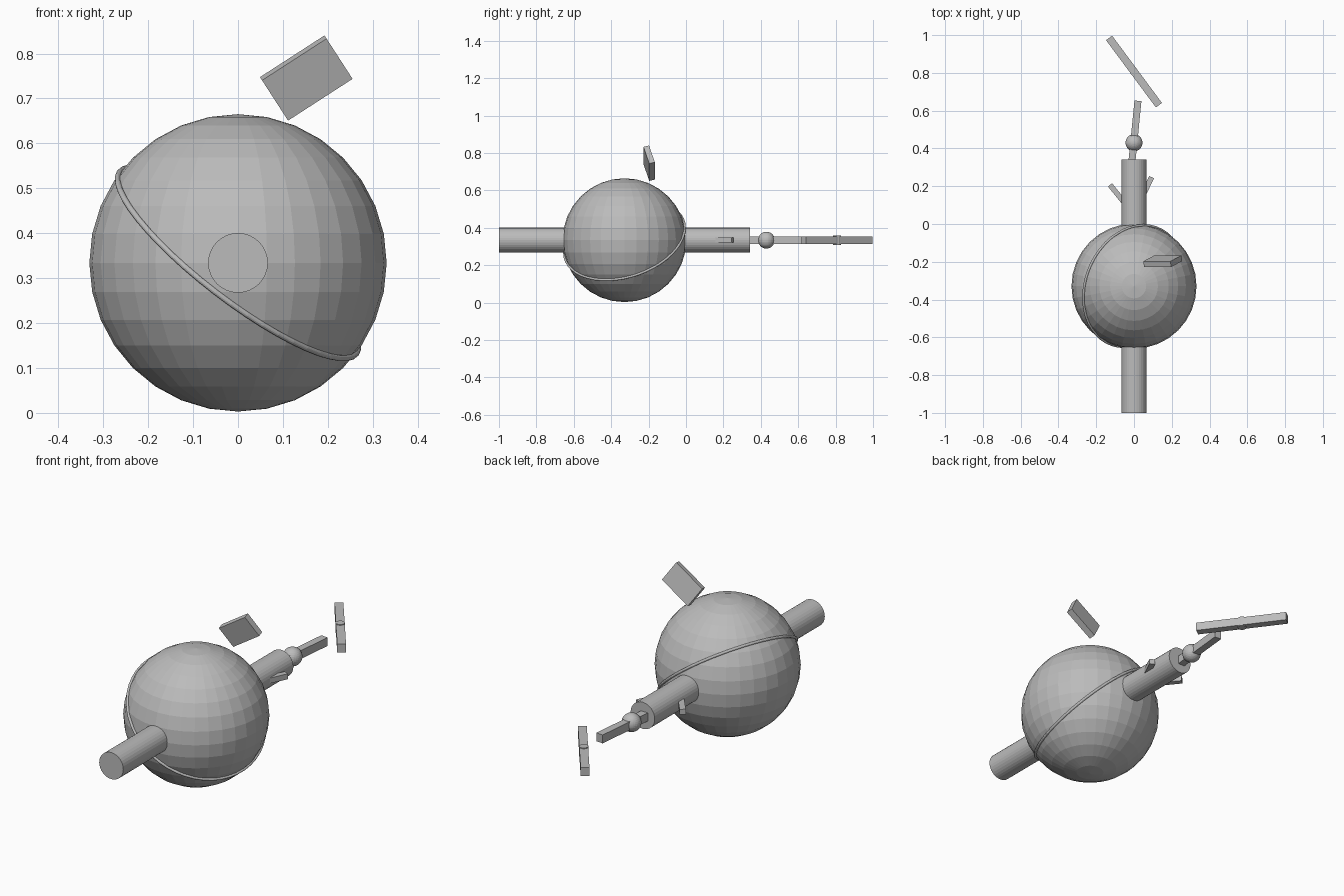
import bpy
import math
from mathutils import Vector

if "Cube" in bpy.data.objects:
    bpy.data.objects.remove(bpy.data.objects["Cube"], do_unlink=True)

grey = bpy.data.materials.new("plain_grey")
grey.use_nodes = True
colour = (0.5, 0.5, 0.5, 1)
grey.diffuse_color = colour
grey.node_tree.nodes["Principled BSDF"].inputs["Base Color"].default_value = colour

AXIS_Z = 0.334   # height of the shaft's centre line
BODY_Y = -0.329  # middle of the body along the shaft


def finish(name):
    obj = bpy.context.object
    obj.name = name
    obj.data.materials.append(grey)
    return obj


def ball(name, radius, y):
    bpy.ops.mesh.primitive_uv_sphere_add(segments=32, ring_count=16, radius=radius,
                                         location=(0, y, AXIS_Z))
    return finish(name)


def rod(name, radius, length, y, rotation=(0, 0, 0)):
    bpy.ops.mesh.primitive_cylinder_add(vertices=32, radius=radius, depth=length,
                                        location=(0, y, AXIS_Z), rotation=rotation)
    return finish(name)


def box(name, size, location, rotation):
    bpy.ops.mesh.primitive_cube_add(size=1, location=location, rotation=rotation)
    obj = finish(name)
    obj.scale = size
    return obj


def bar(name, start, end, width, height):
    """Flat bar lying on the shaft's level, from one plan point to another."""
    a, b = Vector(start), Vector(end)
    mid, d = (a + b) / 2, b - a
    return box(name, (d.length, width, height), (mid.x, mid.y, AXIS_Z),
               (0, 0, math.atan2(d.y, d.x)))


# Round body with the shaft running through it
ball("body", 0.331, BODY_Y)
rod("shaft", 0.0665, 1.342, BODY_Y, (math.pi / 2, 0, 0))

# Thin tilted seam around the body
bpy.ops.mesh.primitive_torus_add(major_segments=48, minor_segments=12,
                                 major_radius=0.332, minor_radius=0.0066,
                                 location=(0, BODY_Y, AXIS_Z), rotation=(0.25, 0.655, 0))
finish("seam_ring")

# Tilted plate floating above the body
box("top_plate", (0.171, 0.031, 0.111), (0.152, -0.197, 0.7455), (0.28, -0.574, 0))

# Two small fins spreading from the rear of the shaft
bar("right_fin", (0, 0.05), (-0.127, 0.207), 0.028, 0.027)
bar("left_fin", (0, 0.05), (0.093, 0.248), 0.028, 0.027)

# Joint and tail link
ball("tail_joint", 0.045, 0.43)
bar("tail_link", (-0.022, 0.22), (0.021, 0.652), 0.037, 0.042)

# Rear cross blade with its pin
bar("tail_blade", (-0.132, 0.985), (0.132, 0.629), 0.04, 0.042)
rod("blade_pin", 0.021, 0.05, 0.807)
